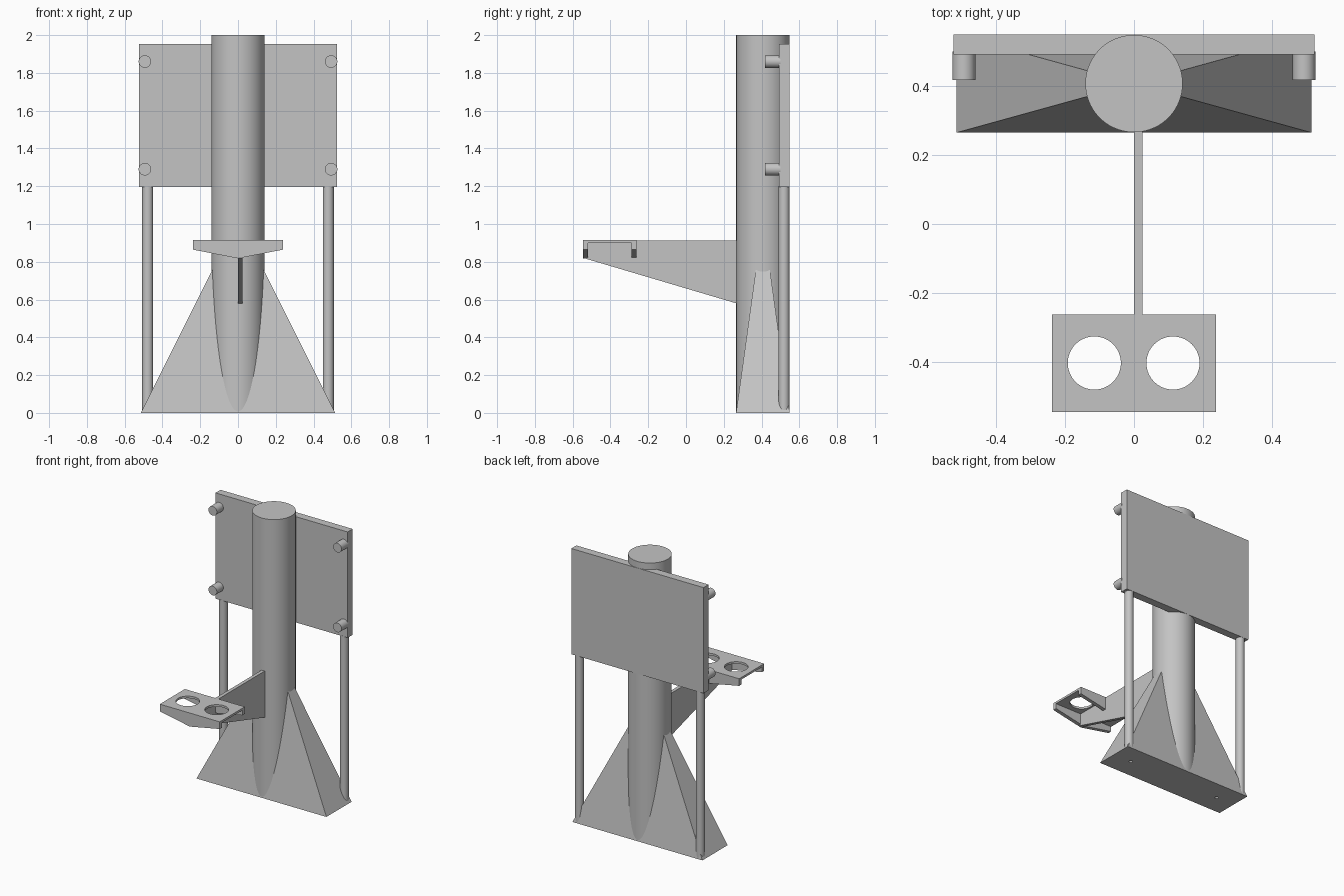
import bpy
import bmesh
from math import radians
from mathutils import Matrix, Vector

cube = bpy.data.objects.get("Cube")
if cube:
    bpy.data.objects.remove(cube, do_unlink=True)

grey = bpy.data.materials.new("plain grey")
grey.use_nodes = True
colour = (0.55, 0.55, 0.55, 1)
grey.diffuse_color = colour
grey.node_tree.nodes["Principled BSDF"].inputs["Base Color"].default_value = colour


def finish(name, bm, smooth=False):
    bmesh.ops.recalc_face_normals(bm, faces=bm.faces)
    mesh = bpy.data.meshes.new(name)
    bm.to_mesh(mesh)
    bm.free()
    mesh.materials.append(grey)
    obj = bpy.data.objects.new(name, mesh)
    bpy.context.collection.objects.link(obj)
    bpy.ops.object.select_all(action='DESELECT')
    bpy.context.view_layer.objects.active = obj
    obj.select_set(True)
    if smooth:
        bpy.ops.object.shade_smooth_by_angle(angle=radians(30))
    return obj


def box(name, low, high):
    low, high = Vector(low), Vector(high)
    bm = bmesh.new()
    place = Matrix.Translation((low + high) / 2) @ Matrix.Diagonal((*(high - low), 1))
    bmesh.ops.create_cube(bm, size=1, matrix=place)
    return finish(name, bm)


def rod(name, start, end, radius, sides=48):
    start, end = Vector(start), Vector(end)
    axis = end - start
    turn = axis.to_track_quat('Z', 'Y').to_matrix().to_4x4()
    bm = bmesh.new()
    bmesh.ops.create_cone(bm, cap_ends=True, segments=sides, radius1=radius, radius2=radius,
                          depth=axis.length, matrix=Matrix.Translation((start + end) / 2) @ turn)
    return finish(name, bm, smooth=True)


def prism(name, points, offset):
    """Extrude a flat outline along an offset."""
    bm = bmesh.new()
    face = bm.faces.new([bm.verts.new(p) for p in points])
    moved = bmesh.ops.extrude_face_region(bm, geom=[face])["geom"]
    bmesh.ops.translate(bm, vec=offset, verts=[v for v in moved if isinstance(v, bmesh.types.BMVert)])
    return finish(name, bm)


def drill(obj, cutters):
    for cutter in cutters:
        cutter.hide_render = True
        mod = obj.modifiers.new("hole", 'BOOLEAN')
        mod.operation = 'DIFFERENCE'
        mod.solver = 'EXACT'
        mod.object = cutter
        bpy.context.view_layer.objects.active = obj
        bpy.ops.object.modifier_apply(modifier=mod.name)
        bpy.data.objects.remove(cutter, do_unlink=True)


MID = 0.407  # depth of the column axis

# Column and back panel
rod("column", (0, MID, 0.001), (0, MID, 2), 0.141, 96)
box("back_panel", (-0.523, 0.492, 1.197), (0.523, 0.549, 1.953))

# Pyramid foot with two blind screw holes underneath
bm = bmesh.new()
corners = [bm.verts.new((x, MID + y, 0)) for x, y in
           ((-0.514, -0.142), (0.514, -0.142), (0.514, 0.142), (-0.514, 0.142))]
apex = bm.verts.new((0, MID, 1.03))
bm.faces.new(corners)
for i in range(4):
    bm.faces.new((corners[i], corners[(i + 1) % 4], apex))
foot = finish("pyramid_foot", bm)
drill(foot, [rod("screw_hole", (x, MID, -0.05), (x, MID, 0.08), 0.012, 24) for x in (-0.37, 0.37)])

# Posts under the panel and pegs on its front
for side, sign in (("left", 1), ("right", -1)):
    rod(side + "_post", (sign * 0.478, 0.519, 0.005), (sign * 0.478, 0.519, 1.2), 0.029)
    for level, z in (("upper", 1.86), ("lower", 1.29)):
        rod(f"{side}_{level}_peg", (sign * 0.493, 0.418, z), (sign * 0.493, 0.5, z), 0.033)

# Tapered arm
prism("support_arm", [(0, y, z) for y, z in
      ((0.3, 0.57), (0.3, 0.912), (-0.54, 0.912), (-0.54, 0.819))], (0.025, 0, 0))

# Holder tray with two round openings
tray = box("tray_top", (-0.237, -0.545, 0.9), (0.237, -0.262, 0.915))
drill(tray, [rod("tray_hole", (x, -0.403, 0.8), (x, -0.403, 1), 0.077, 64) for x in (-0.115, 0.113)])

# Pointed ribs under the front and back of the tray
outline = ((-0.237, 0.915), (-0.237, 0.865), (0, 0.819), (0.237, 0.865), (0.237, 0.915))
for name, y in (("front_rib", -0.545), ("back_rib", -0.289)):
    prism("tray_" + name, [(x, y, z - 0.001) for x, z in outline], (0, 0.027, 0))
